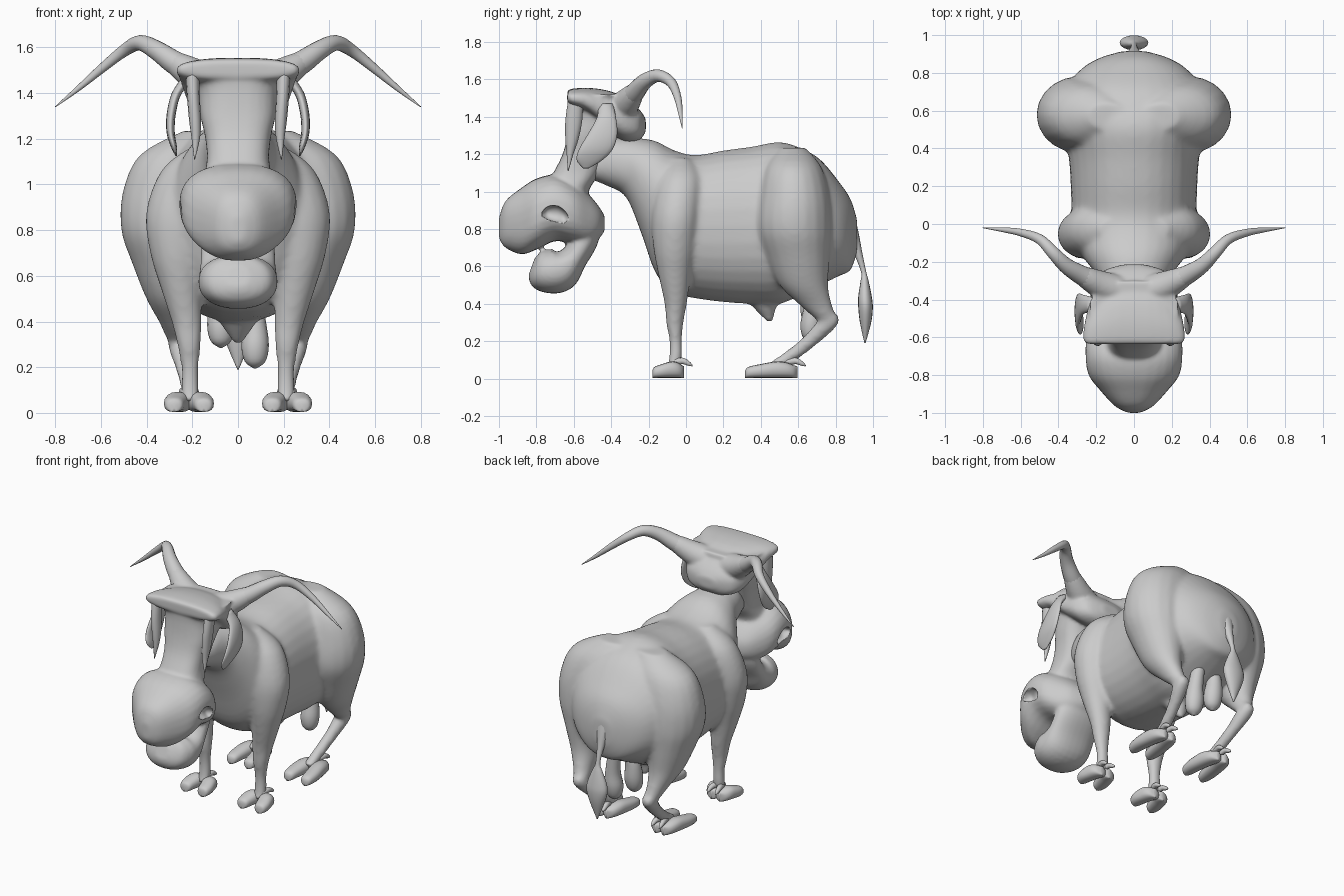
import bpy, bmesh, math
from mathutils import Vector

X, Y, Z = Vector((1, 0, 0)), Vector((0, 1, 0)), Vector((0, 0, 1))


def spline(rows, sub):
    """Catmull-Rom interpolation of rows of numbers."""
    out = []
    for i in range(len(rows) - 1):
        a, b, c, d = (rows[max(i - 1, 0)], rows[i], rows[i + 1],
                      rows[min(i + 2, len(rows) - 1)])
        for k in range(sub):
            t = k / sub
            out.append([0.5 * (2 * q + (r - p) * t + (2 * p - 5 * q + 4 * r - s) * t * t
                               + (3 * q - p - 3 * r + s) * t ** 3)
                        for p, q, r, s in zip(a, b, c, d)])
    out.append(list(rows[-1]))
    return out


def loft(bm, rows, v=None, side=1, n=20, p=2.0, sub=4, ref=X):
    """Rows are (x, y, z, ru, rv). v fixes the ring plane, else rings follow the path."""
    rows = spline(rows, sub)
    pts = [Vector(r[:3]) for r in rows]
    rings = []
    for i, r in enumerate(rows):
        if v is None:
            t = (pts[min(i + 1, len(pts) - 1)] - pts[max(i - 1, 0)]).normalized()
            u = (ref - t * ref.dot(t)).normalized()
            w = t.cross(u)
        else:
            u, w = X, v
        ring = []
        for k in range(n):
            a = 2 * math.pi * k / n
            c, s = math.cos(a), math.sin(a)
            c = math.copysign(abs(c) ** (2 / p), c)
            s = math.copysign(abs(s) ** (2 / p), s)
            q = pts[i] + u * c * max(r[3], .002) + w * s * max(r[4], .002)
            ring.append(bm.verts.new((q.x * side, q.y, q.z)))
        rings.append(ring)
    for a, b in zip(rings, rings[1:]):
        for k in range(n):
            bm.faces.new((a[k], a[k - 1], b[k - 1], b[k]))
    for ring, c in ((rings[0], pts[0]), (rings[-1], pts[-1])):
        m = bm.verts.new((c.x * side, c.y, c.z))
        for k in range(n):
            bm.faces.new((ring[k], ring[k - 1], m))


def along_y(rows):
    """(y, top, bottom, half width) -> loft rows with upright rings."""
    return [(0, y, (t + b) / 2, w, (t - b) / 2) for y, t, b, w in rows]


def finish(bm, name, voxel=0, smooth=6):
    bmesh.ops.recalc_face_normals(bm, faces=bm.faces)
    for f in bm.faces:
        f.smooth = True
    me = bpy.data.meshes.new(name)
    bm.to_mesh(me)
    bm.free()
    ob = bpy.data.objects.new(name, me)
    bpy.context.collection.objects.link(ob)
    if voxel:
        m = ob.modifiers.new("Blend", 'REMESH')
        m.mode, m.voxel_size, m.use_smooth_shade = 'VOXEL', voxel, True
        m = ob.modifiers.new("Soften", 'SMOOTH')
        m.factor, m.iterations = 0.5, smooth
    return ob


def pair(name, *parts, voxel=0, **kw):
    """Build mirrored lofts in one object."""
    bm = bmesh.new()
    for s in (1, -1):
        for rows, v in parts:
            loft(bm, rows, v, s, **kw)
    return finish(bm, name, voxel)


# Torso with neck, shoulders and haunches
bm = bmesh.new()
loft(bm, along_y([
    (-.52, 1.19, 1.07, .09), (-.42, 1.28, 1.03, .13), (-.32, 1.29, .97, .16),
    (-.24, 1.285, .78, .22), (-.16, 1.27, .56, .28), (-.06, 1.22, .46, .32),
    (.05, 1.195, .43, .33), (.2, 1.22, .41, .335), (.35, 1.24, .40, .345),
    (.5, 1.265, .40, .37), (.62, 1.23, .45, .38), (.72, 1.17, .50, .36),
    (.82, 1.05, .55, .28), (.88, .96, .58, .18), (.915, .85, .68, .06)]), Z, n=32, p=2.2)
for s in (1, -1):
    # front legs
    loft(bm, [(.12, -.03, 1.18, .06, .05), (.19, -.03, 1.07, .14, .12), (.24, -.05, .88, .163, .135),
              (.26, -.06, .7, .125, .115), (.25, -.06, .55, .09, .087), (.225, -.055, .4, .067, .06),
              (.215, -.06, .3, .052, .047), (.21, -.055, .2, .039, .034), (.21, -.055, .12, .04, .035),
              (.21, -.07, .05, .04, .035)], Y, s)
    # hind thighs
    loft(bm, [(.14, .57, 1.235, .1, .07), (.23, .575, 1.13, .2, .15), (.28, .58, .97, .225, .19),
              (.3, .58, .8, .212, .2), (.3, .6, .65, .162, .17), (.295, .63, .5, .107, .13),
              (.28, .69, .4, .067, .09), (.265, .74, .33, .05, .06), (.26, .76, .29, .03, .03)], Y, s)
    # hind shanks
    loft(bm, [(.265, .80, .345, .03, .03), (.26, .765, .305, .048, .048), (.235, .66, .2, .039, .039),
              (.215, .55, .115, .037, .035), (.21, .46, .06, .04, .03)], None, s)
# belly sheath
loft(bm, [(0, .4, .45, .12, .1), (0, .42, .38, .07, .06), (0, .44, .33, .037, .032),
          (0, .45, .3, .014, .014)], Y)
finish(bm, "body", 0.014, 10)

# Hooves: two toes and a dewclaw pair per leg
for name, y0, ln in (("front_hooves", -.18, .17), ("hind_hooves", .315, .28)):
    bm = bmesh.new()
    for s in (1, -1):
        for d in (-1, 1):
            loft(bm, [(.215 + d * (.018 + .047 * g), y0 + ln * f, h, w, h - .004) for f, g, h, w in
                      ((0, 1, .022, .012), (.06, 1, .033, .036), (.3, .95, .041, .047),
                       (.6, .7, .048, .05), (.8, .45, .045, .05), (.93, .3, .038, .038),
                       (1, .25, .035, .012))],
                 Z, s, n=16, p=2.4)
            e = y0 + ln
            loft(bm, [(.215 + d * .01, e - .06, .085, .02, .02), (.215 + d * .025, e - .01, .095, .018, .018),
                      (.215 + d * .03, e + .025, .08, .012, .012),
                      (.215 + d * .03, e + .045, .068, .003, .003)], None, s, n=10)
    finish(bm, name)

# Head: skull with brow, face, muzzle and hanging jaw
bm = bmesh.new()
loft(bm, along_y([
    (-.635, 1.54, 1.47, .25), (-.61, 1.55, 1.45, .27), (-.54, 1.555, 1.425, .265),
    (-.47, 1.55, 1.37, .25), (-.4, 1.535, 1.31, .235), (-.32, 1.50, 1.265, .215),
    (-.25, 1.44, 1.275, .165), (-.215, 1.39, 1.32, .06)]), Z, n=28, p=2.6)
loft(bm, [(0, (a + b) / 2, z, w, (b - a) / 2) for z, a, b, w in (
    (1.52, -.62, -.3, .24), (1.46, -.625, -.3, .2), (1.4, -.625, -.3, .178), (1.3, -.635, -.38, .165),
    (1.2, -.66, -.42, .143), (1.1, -.71, -.46, .137), (1.0, -.77, -.52, .16),
    (.9, -.75, -.5, .17))], Y, n=28, p=2.6)
loft(bm, along_y([
    (-1.0, .86, .75, .03), (-.965, .95, .70, .1), (-.88, 1.02, .665, .18),
    (-.8, 1.07, .69, .24), (-.7, 1.09, .735, .257), (-.6, 1.05, .72, .247),
    (-.52, .985, .71, .19), (-.465, .92, .75, .13), (-.435, .87, .79, .05)]), Z, n=28, p=2.4)
loft(bm, [(0, -.52, .84, .14, .07), (0, -.545, .74, .16, .075), (0, -.6, .645, .165, .075),
          (0, -.665, .585, .172, .115), (0, -.73, .575, .17, .118), (0, -.795, .59, .135, .1),
          (0, -.825, .6, .05, .05)], None, n=28, p=2.2)
# horn roots
for s in (1, -1):
    loft(bm, [(.08, -.36, 1.43, .09, .09), (.18, -.32, 1.475, .075, .075),
              (.27, -.275, 1.53, .053, .053), (.31, -.25, 1.555, .03, .03)], None, s, ref=Z)
head = finish(bm, "head", 0.011, 5)

# Nostril hollows
hollow = pair("nostril_cutter", ([(.25, -.77, .88, .02, .01), (.25, -.74, .885, .05, .035),
                                  (.26, -.69, .88, .05, .045), (.26, -.65, .865, .045, .035),
                                  (.26, -.63, .86, .015, .01)], Z))
hollow.hide_render = True
hollow.hide_viewport = True
cut = head.modifiers.new("Nostrils", 'BOOLEAN')
cut.operation, cut.object = 'DIFFERENCE', hollow

# Horns
pair("horns", ([(.2, -.31, 1.49, .06, .06), (.28, -.27, 1.535, .052, .052), (.36, -.22, 1.59, .042, .042),
                (.43, -.15, 1.62, .034, .034), (.5, -.08, 1.585, .027, .027), (.6, -.045, 1.505, .02, .02),
                (.7, -.03, 1.42, .012, .012), (.8, -.02, 1.34, .002, .002)], None), ref=Z, n=14)

# Ears
pair("ears", ([(.21, -.43, 1.47, .035, .04), (.268, -.425, 1.4, .022, .05), (.292, -.445, 1.31, .02, .078),
               (.295, -.48, 1.23, .018, .09), (.282, -.515, 1.17, .014, .07),
               (.27, -.535, 1.125, .004, .015)], Y), n=16)

# Hanging brow strands
pair("brow_strands", ([(.2, -.59, 1.49, .03, .04), (.195, -.6, 1.38, .028, .045),
                       (.188, -.61, 1.28, .026, .035), (.185, -.62, 1.2, .018, .018),
                       (.19, -.63, 1.11, .002, .002)], Y), n=12)

# Hanging pods between the hind legs
bm = bmesh.new()
for x, low in ((-.075, .285), (.075, .195)):
    loft(bm, [(x * .7, .69, .56, .04, .04), (x, .68, low + .2, .048, .048), (x, .67, low + .1, .06, .058),
              (x, .665, low + .03, .045, .042), (x, .665, low, .006, .006)], Y, n=16)
finish(bm, "hanging_pods")

# Tail and tuft
bm = bmesh.new()
loft(bm, [(0, .84, .88, .08, .06), (0, .885, .77, .045, .04), (0, .92, .67, .024, .023),
          (0, .95, .57, .015, .014), (0, .955, .52, .035, .022), (0, .957, .44, .068, .036),
          (0, .96, .38, .075, .039), (0, .96, .3, .05, .03), (0, .957, .19, .003, .003)], Y, n=16)
finish(bm, "tail")
